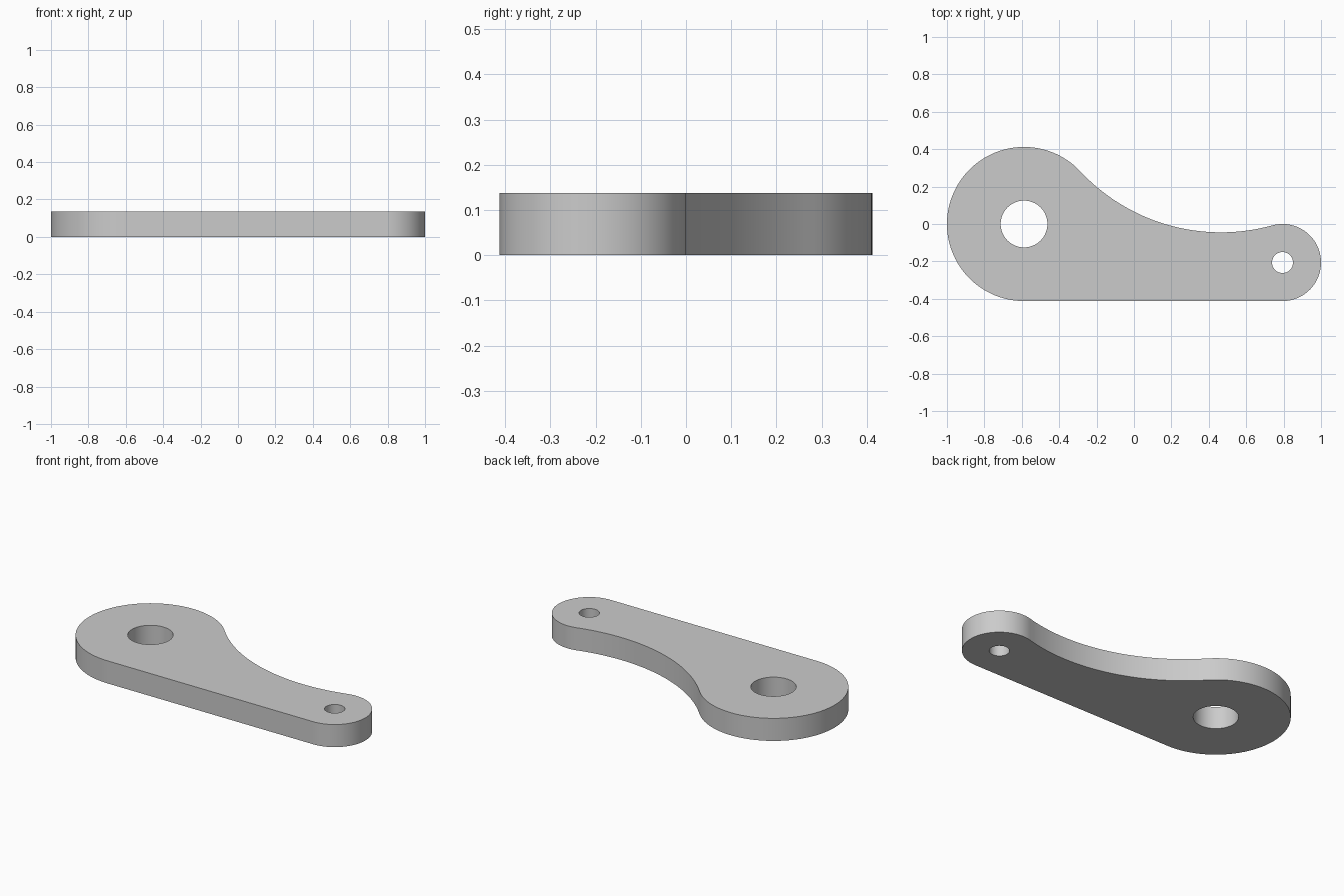
import bpy, bmesh
from math import pi, cos, sin, atan2, hypot, sqrt, radians

if "Cube" in bpy.data.objects:
    bpy.data.objects.remove(bpy.data.objects["Cube"])

R, r, neck = 0.412, 0.206, 1.03        # big end, small end, concave neck radii
big, small = (R - 1, 0.0), (1 - r, r - R)
thickness = 0.137


def arc(c, rad, a0, a1, n):
    return [(c[0] + rad * cos(a0 + (a1 - a0) * i / n),
             c[1] + rad * sin(a0 + (a1 - a0) * i / n)) for i in range(n + 1)]


# Centre of the neck arc, tangent to both rounded ends
dx, dy = small[0] - big[0], small[1] - big[1]
d = hypot(dx, dy)
a = ((neck + R) ** 2 - (neck + r) ** 2 + d * d) / (2 * d)
h = sqrt((neck + R) ** 2 - a * a)
mid = (big[0] + (a * dx - h * dy) / d, big[1] + (a * dy + h * dx) / d)
t_big = atan2(mid[1] - big[1], mid[0] - big[0])
t_small = atan2(mid[1] - small[1], mid[0] - small[0])

# Outline and the two holes
outline = (arc(big, R, t_big, 1.5 * pi, 72)
           + arc(small, r, -pi / 2, t_small, 56)
           + arc(mid, neck, t_small + pi, t_big + pi, 40)[1:-1])
loops = [outline,
         arc(big, 0.125, 0, 2 * pi, 64)[:-1],
         arc(small, 0.056, 0, 2 * pi, 48)[:-1]]

# Lever plate: fill the outline around the holes, then extrude
bm = bmesh.new()
edges = []
for pts in loops:
    vs = [bm.verts.new((x, y, 0)) for x, y in pts]
    edges += [bm.edges.new((vs[i - 1], vs[i])) for i in range(len(vs))]
bmesh.ops.triangle_fill(bm, edges=edges, use_beauty=True, normal=(0, 0, 1))
ext = bmesh.ops.extrude_face_region(bm, geom=bm.faces[:], use_keep_orig=True)
top = [g for g in ext["geom"] if isinstance(g, bmesh.types.BMVert)]
bmesh.ops.translate(bm, verts=top, vec=(0, 0, thickness))
bmesh.ops.recalc_face_normals(bm, faces=bm.faces[:])

mesh = bpy.data.meshes.new("lever_plate")
bm.to_mesh(mesh)
bm.free()
plate = bpy.data.objects.new("lever_plate", mesh)
bpy.context.collection.objects.link(plate)
bpy.context.view_layer.objects.active = plate
plate.select_set(True)
bpy.ops.object.shade_smooth_by_angle(angle=radians(30))
